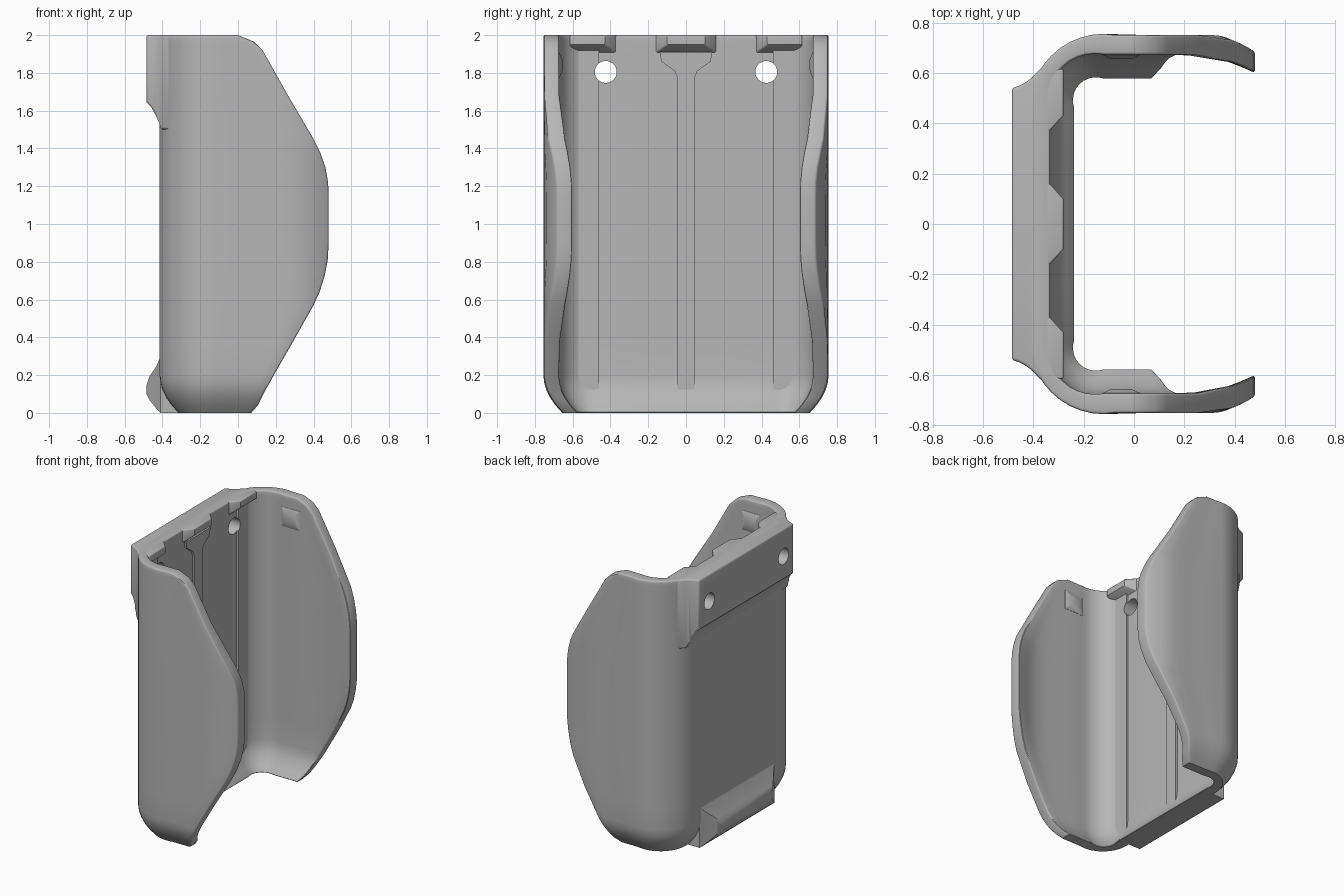
import bpy, bmesh, math

if "Cube" in bpy.data.objects:
    bpy.data.objects.remove(bpy.data.objects["Cube"])

grey = bpy.data.materials.new("plain_grey")
grey.use_nodes = True
COLOUR = (0.47, 0.47, 0.47, 1)
grey.diffuse_color = COLOUR
grey.node_tree.nodes["Principled BSDF"].inputs["Base Color"].default_value = COLOUR


def loft(name, rings, bevel=0.0, limit=50, strip_caps=False):
    """Skin a stack of equal-length closed rings and cap both ends."""
    bm = bmesh.new()
    loops = [[bm.verts.new(p) for p in ring] for ring in rings]
    n = len(loops[0])
    for a, b in zip(loops, loops[1:]):
        for i in range(n):
            j = (i + 1) % n
            bm.faces.new((a[i], a[j], b[j], b[i]))
    for end in (loops[0], loops[-1]):
        if strip_caps:                      # quads across the wall thickness
            for i in range(n // 2 - 1):
                bm.faces.new((end[i], end[i + 1], end[n - 2 - i], end[n - 1 - i]))
        else:
            bm.faces.new(end)
    bmesh.ops.recalc_face_normals(bm, faces=bm.faces)
    mesh = bpy.data.meshes.new(name)
    bm.to_mesh(mesh)
    bm.free()
    ob = bpy.data.objects.new(name, mesh)
    bpy.context.collection.objects.link(ob)
    mesh.materials.append(grey)
    if bevel:
        m = ob.modifiers.new("rounding", "BEVEL")
        m.width, m.segments = bevel, 3
        m.limit_method, m.angle_limit = "ANGLE", math.radians(limit)
    return ob


def block(name, layers, **kw):
    """Rectangles (x, y0, y1, z0, z1) stacked along x."""
    return loft(name, [[(x, a, c), (x, b, c), (x, b, d), (x, a, d)]
                       for x, a, b, c, d in layers], **kw)


def plate(name, outline, x0, x1):
    """A (y, z) outline given thickness along x."""
    return loft(name, [[(x, y, z) for y, z in outline] for x in (x0, x1)])


# --- Shell: back wall, round corners and two wrapping arms ---
# (height, x of the arm's free edge)
EDGE = [(0, .07), (.04, .105), (.08, .125), (.12, .145), (.16, .168), (.2, .19),
        (.38, .293), (.57, .4), (.64, .432), (.73, .46), (.81, .475), (.9, .48),
        (1.15, .48), (1.22, .477), (1.3, .463), (1.38, .435), (1.45, .4),
        (1.68, .265), (1.92, .13), (1.965, .085), (2, 0)]
CX, CY = -.12, .46                          # corner centre


def half_path(outer, d, tip):
    r0 = .295 if outer else .213
    pts = [(CX - r0 + d, y) for y in (0, .23)]
    for i in range(11):
        a = math.pi / 2 * i / 10
        r = r0 - d + (0 if outer else .018 * math.sin(2 * a))
        pts.append((CX - r * math.cos(a), CY + r * math.sin(a)))
    for t in (.3, .52, .66, .82, 1):
        x = CX + (tip - CX) * t
        if outer:
            y = .755 - .07 * (max(0, x - .27) / .21) ** 2
        else:
            y = .673 - .073 * (max(0, x - .22) / .26) ** 2
        pts.append((x, min(y, .75) - d))
    return pts


rings = []
for z, tip in EDGE:
    d = .1 * max(0, 1 - z / .2) ** 2        # the wall tucks in at the bottom
    ring = []
    for outer in (True, False):
        h = half_path(outer, d, tip)
        full = [(x, -y, z) for x, y in reversed(h[1:])] + [(x, y, z) for x, y in h]
        ring += full if outer else full[::-1]
    rings.append(ring)
shell = loft("shell", rings, bevel=.02, strip_caps=True)


# --- Mounting flange across the top of the back ---
def flange_half(x):
    u = x + .485
    return .54 + .2 * u + 4 * u * u


flange = block("top_flange", [(x, -flange_half(x), flange_half(x), z, 2) for x, z in
               ((-.485, 1.645), (-.46, 1.62), (-.435, 1.575), (-.42, 1.54),
                (-.405, 1.5), (-.36, 1.5))], bevel=.012, limit=60)

# --- Tapered bump at the bottom of the back ---
block("bottom_bump", [(x, -h, h, a, b) for x, h, a, b in
      ((-.485, .30, .10, .145), (-.47, .325, .07, .19), (-.43, .39, .02, .25),
       (-.41, .43, 0, .30), (-.38, .43, 0, .30), (-.37, .43, 0, .20),
       (-.30, .43, 0, .02))])

# --- Teeth along the top inner lip ---
TOOTH = ((-.36, .07, 1.9), (-.335, .06, 1.905), (-.28, 0, 1.95))


def tooth(name, y0, y1, grow0, grow1):
    block(name, [(x, y0 - g * grow0, y1 + g * grow1, z, 2) for x, g, z in TOOTH],
          bevel=.008, limit=60)


tooth("centre_tooth", -.10, .10, 1, 1)
tooth("left_tooth", .43, .615, 1, 0)
tooth("right_tooth", -.615, -.43, 0, 1)

# --- Raised centre rib and side strips on the inner back ---
half = [(.045, .1), (.045, 1.77), (.06, 1.81), (.13, 1.86), (.14, 1.91)]
plate("centre_rib", half + [(-y, z) for y, z in reversed(half)], -.36, -.318)
strips = []
for side, s in (("left", 1), ("right", -1)):
    pts = [(.46, .1), (.5, .1), (.54, .13), (.57, .18), (.58, .25), (.58, 1.93), (.46, 1.93)]
    strips.append(plate(side + "_strip", [(s * y, z) for y, z in pts], -.35, -.32))
    # small retaining nub inside each arm
    loft(side + "_nub", [[(x, s * y, z) for x, z in
                          ((-.05 - w, 1.84 - h), (-.05 + w, 1.84 - h),
                           (-.05 + w, 1.84 + h), (-.05 - w, 1.84 + h))]
                         for y, w, h in ((.69, .08, .08), (.672, .075, .07), (.655, .04, .03))])

# --- Screw holes through the back ---
cutters = []
for s in (1, -1):
    bpy.ops.mesh.primitive_cylinder_add(vertices=32, radius=.058, depth=.5,
                                        location=(-.4, s * .425, 1.805),
                                        rotation=(0, math.pi / 2, 0))
    cutter = bpy.context.object
    cutter.name = "hole_cutter"
    cutter.hide_render = True
    cutters.append(cutter)
for ob in [shell, flange] + strips:
    for c in cutters:
        m = ob.modifiers.new("hole", "BOOLEAN")
        m.operation, m.solver, m.object = "DIFFERENCE", "EXACT", c

# --- Apply modifiers, smooth the faces, clear the cutters ---
for ob in [o for o in bpy.context.collection.objects
           if o.type == "MESH" and o not in cutters]:
    bpy.ops.object.select_all(action="DESELECT")
    ob.select_set(True)
    bpy.context.view_layer.objects.active = ob
    for m in list(ob.modifiers):
        bpy.ops.object.modifier_apply(modifier=m.name)
    bpy.ops.object.shade_smooth_by_angle(angle=math.radians(32))
for c in cutters:
    bpy.data.objects.remove(c)
